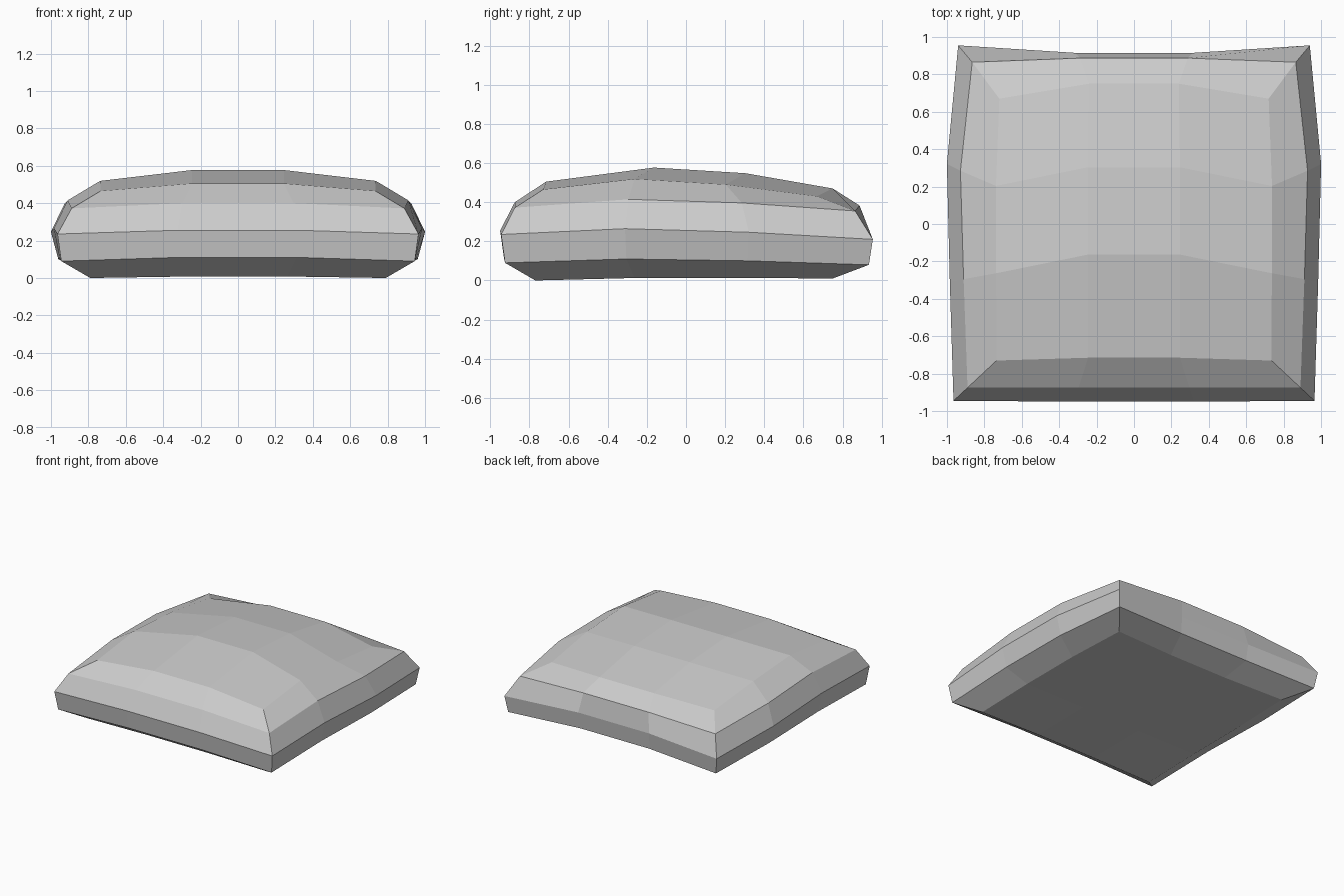
import bpy
import bmesh
from mathutils import Vector

default = bpy.data.objects.get("Cube")
if default:
    bpy.data.objects.remove(default, do_unlink=True)

fabric = bpy.data.materials.new("grey fabric")
fabric.use_nodes = True
grey = (0.6, 0.6, 0.6, 1)
fabric.diffuse_color = grey
fabric.node_tree.nodes["Principled BSDF"].inputs["Base Color"].default_value = grey


def mirrored(point):
    return Vector((-point.x, point.y, point.z))


def make_ring(front, back, side_bow, front_bow, back_bow, side_lift, end_lift):
    """Twelve points, anticlockwise from above, starting at the front right corner."""
    front, back = Vector(front), Vector(back)
    front_mid = Vector((front.x / 3, front.y + front_bow, front.z + end_lift))
    back_mid = Vector((back.x / 3, back.y + back_bow, back.z + end_lift))
    # the sides swell more at the back and rise more at the front
    side_front = front.lerp(back, 1 / 3) + Vector((side_bow * 0.7, 0, side_lift * 1.15))
    side_back = front.lerp(back, 2 / 3) + Vector((side_bow * 1.3, 0, side_lift * 0.85))
    half = [front_mid, front, side_front, side_back, back, back_mid]
    return [mirrored(front)] + [mirrored(front_mid)] + half + \
        [mirrored(p) for p in (back_mid, back, side_back, side_front)]


def cap(bm, ring, y_shift, height):
    """Close a ring with a three by three patch; interior points are raised."""
    inner = []
    for left, right, near in ((11, 4, 2 / 3), (10, 5, 1 / 3)):
        for t in (1 / 3, 2 / 3):
            point = ring[left].co.lerp(ring[right].co, t)
            point += Vector((0, y_shift, height))
            inner.append(bm.verts.new(point))
    rows = [ring[0:4],
            [ring[11], inner[0], inner[1], ring[4]],
            [ring[10], inner[2], inner[3], ring[5]],
            [ring[9], ring[8], ring[7], ring[6]]]
    for low, high in zip(rows, rows[1:]):
        for i in range(3):
            bm.faces.new((low[i], low[i + 1], high[i + 1], high[i]))


# Cushion outline from the underside up to the crown:
# front corner, back corner, side/front/back bow, side/end lift
outlines = [
    ((.79, -.77, 0), (.77, .75, .01), .01, 0, -.03, .008, .008),
    ((.945, -.925, .09), (.92, .935, .08), .025, -.005, -.035, .02, .02),
    ((.965, -.945, .235), (.94, .955, .21), .04, -.005, -.04, .033, .02),
    ((.89, -.875, .372), (.865, .865, .355), .042, 0, .022, .042, .028),
    ((.735, -.73, .465), (.72, .67, .43), .01, .015, .08, .057, .04),
]

bm = bmesh.new()
rings = [[bm.verts.new(p) for p in make_ring(*o)] for o in outlines]
for low, high in zip(rings, rings[1:]):
    for i in range(12):
        j = (i + 1) % 12
        bm.faces.new((low[i], low[j], high[j], high[i]))
cap(bm, rings[0], 0, 0)
cap(bm, rings[-1], .1, .058)
bmesh.ops.recalc_face_normals(bm, faces=bm.faces)

mesh = bpy.data.meshes.new("seat_cushion")
bm.to_mesh(mesh)
bm.free()
mesh.materials.append(fabric)
cushion = bpy.data.objects.new("seat_cushion", mesh)
bpy.context.collection.objects.link(cushion)
